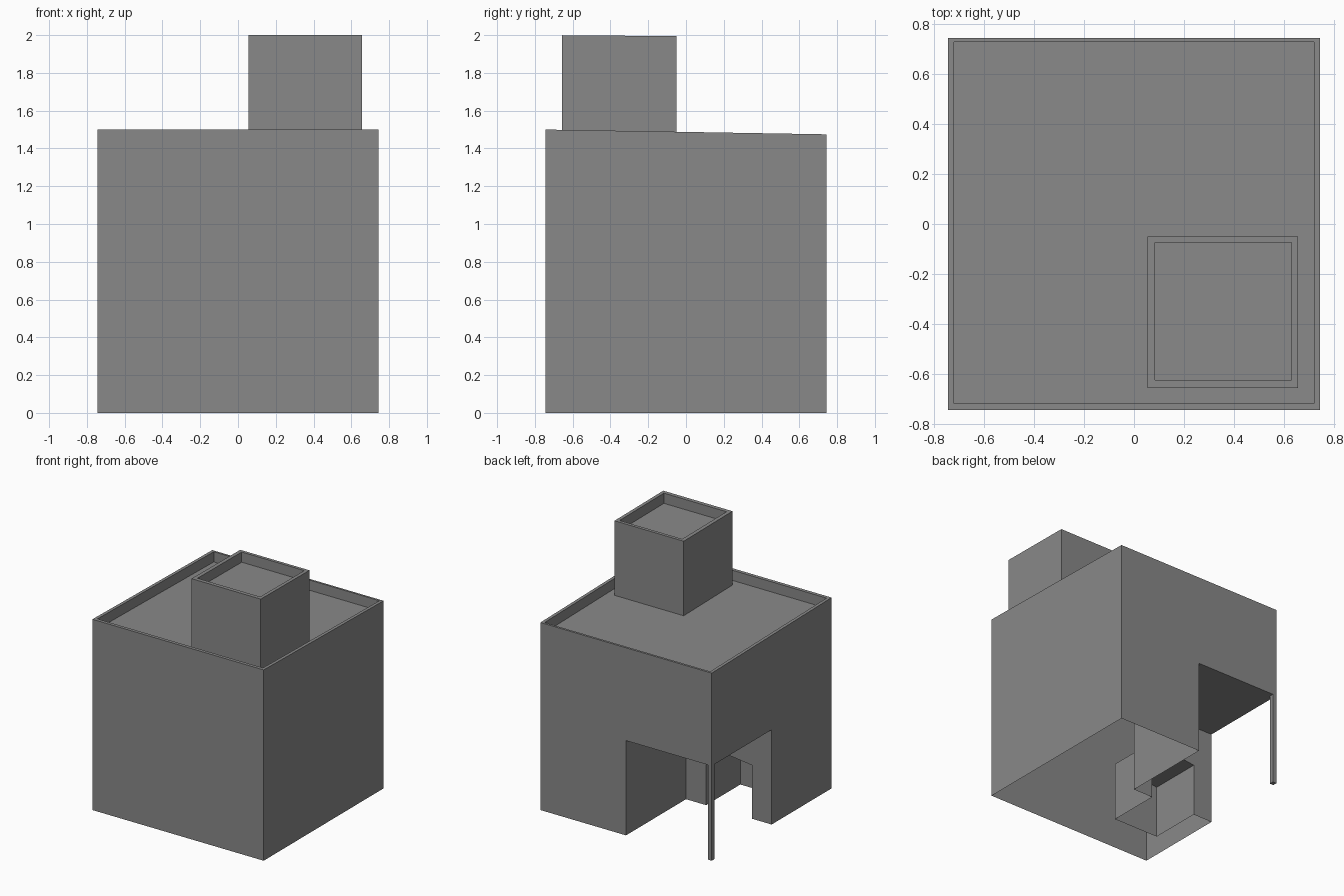
import bpy
import bmesh

if "Cube" in bpy.data.objects:
    bpy.data.objects.remove(bpy.data.objects["Cube"])

GREY = (0.25, 0.25, 0.25, 1)
mat = bpy.data.materials.new("plain_grey")
mat.use_nodes = True
mat.diffuse_color = GREY
mat.node_tree.nodes["Principled BSDF"].inputs["Base Color"].default_value = GREY

H = 0.745     # half width of the building, and height of the open corner
DROP = 0.017  # fall of the roof per unit of depth


def make(name, faces):
    """Flat-shaded object from a list of polygons."""
    bm = bmesh.new()
    for face in faces:
        bm.faces.new([bm.verts.new(p) for p in face])
    bmesh.ops.remove_doubles(bm, verts=bm.verts, dist=0.0005)
    mesh = bpy.data.meshes.new(name)
    bm.to_mesh(mesh)
    bm.free()
    mesh.materials.append(mat)
    obj = bpy.data.objects.new(name, mesh)
    bpy.context.collection.objects.link(obj)
    return obj


def rect(x0, x1, y0, y1, z, fall=0.0):
    """Counter-clockwise rectangle whose height falls towards the back."""
    return [(x, y, z - fall * (y + H))
            for x, y in ((x0, y0), (x1, y0), (x1, y1), (x0, y1))]


def bridge(low, high, closed=True):
    """Quads joining two matching outlines."""
    n = len(low)
    return [(low[i], low[(i + 1) % n], high[(i + 1) % n], high[i])
            for i in range(n if closed else n - 1)]


def stack(loops):
    return [q for a, b in zip(loops, loops[1:]) for q in bridge(a, b)]


def walls(path):
    """Upright walls standing on the ground; path points are x, y, height."""
    return bridge([(x, y, 0) for x, y, h in path], path, closed=False)


# Upper storey, parapet and sunken roof, open beneath the tower
inner = (-0.72, 0.72, -0.718, 0.728)
tower = (0.055, 0.657, -0.656, -0.05)
base = rect(*tower, 1.42, DROP)
make("upper_storey_and_roof", stack([
    rect(-H, H, -H, H, H),
    rect(-H, H, -H, H, 1.5, DROP),
    rect(*inner, 1.5, DROP),
    rect(*inner, 1.42, DROP),
    base]))

# Roof tower with its own parapet
lip = (0.085, 0.63, -0.625, -0.075)
floor = rect(*lip, 1.92, 0.008)
make("roof_tower", stack([
    base,
    rect(*tower, 2.0, 0.008),
    rect(*lip, 2.0, 0.008),
    floor]) + [floor])

# Ground floor walls around the open corner, with no floor slab
L, R, D = -0.575, -0.175, -0.425
TL, TR = 0.42, 0.47
outline = [(L, 0), (-H, 0), (-H, -H), (H, -H), (H, H), (0, H), (0, 0), (R, 0)]
lintel = bridge([(R, 0, TR), (L, 0, TL)], [(R, 0, H), (L, 0, H)], closed=False)
soffit = [(-H, 0, H), (-H, H, H), (0, H, H), (0, 0, H)]
make("ground_floor_walls", walls([(x, y, H) for x, y in outline]) + lintel + [soffit])

# Entrance niche with a slightly sloping ceiling
niche = [(R, 0, TR), (R, D, TR), (L, D, TL), (L, 0, TL)]
make("entrance_niche", walls(niche) + [niche[::-1]])

# Corner post
foot = rect(-H, -H + 0.033, H - 0.035, H, 0)
make("corner_post", bridge(foot, [(x, y, H) for x, y, z in foot]) + [foot[::-1]])
